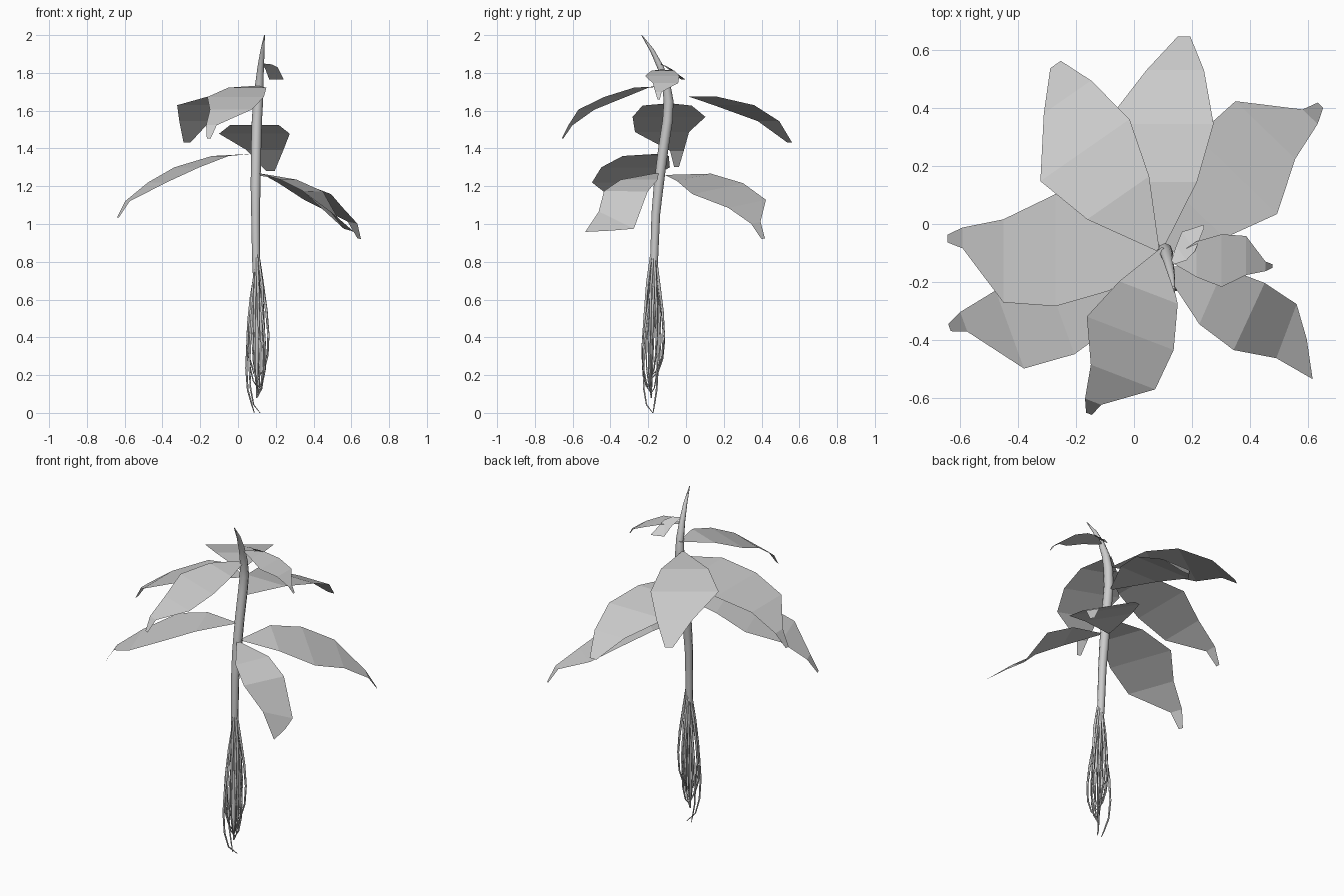
import bpy, math, random
from mathutils import Vector

if "Cube" in bpy.data.objects:
    bpy.data.objects.remove(bpy.data.objects["Cube"])

random.seed(4)

# Leaf outlines: (distance along, sideways drift, height, half width) per row
POINTED = [(0, 0, .012, .006), (.195, .01, 0, .13), (.38, 0, -.06, .193),
           (.56, .037, -.14, .143), (.70, -.042, -.24, .036), (.753, -.04, -.325, .013)]
BLUNT = [(0, 0, 0, .006), (.225, .01, 0, .13), (.425, .01, -.045, .187),
         (.61, -.045, -.13, .099), (.725, -.075, -.243, .022)]


def strip(name, pairs):
    """Flat-shaded ribbon of quads through left/right point pairs."""
    verts = [p for pair in pairs for p in pair]
    faces = [(2 * i + 1, 2 * i + 3, 2 * i + 2, 2 * i) for i in range(len(pairs) - 1)]
    me = bpy.data.meshes.new(name)
    me.from_pydata(verts, [], faces)
    bpy.context.collection.objects.link(bpy.data.objects.new(name, me))


def leaf(name, outline, base, azimuth, size=1.0, roll=0.0):
    a = math.radians(azimuth)
    along = Vector((math.cos(a), math.sin(a), 0))
    side = Vector((-math.sin(a), math.cos(a), 0))
    tilt = Vector((0, 0, math.tan(math.radians(roll))))
    pairs = []
    for d, s, h, w in outline:
        mid = Vector(base) + size * (along * d + side * s + Vector((0, 0, h)))
        pairs.append([mid + size * w * k * (side + tilt) for k in (1, -1)])
    strip(name, pairs)


def tube(name, paths, res):
    """Tapered tubes; each point is (x, y, z, radius)."""
    cu = bpy.data.curves.new(name, 'CURVE')
    cu.dimensions = '3D'
    cu.bevel_depth = 1.0
    cu.bevel_resolution = res
    cu.use_fill_caps = True
    for pts in paths:
        sp = cu.splines.new('POLY')
        sp.points.add(len(pts) - 1)
        sp.use_smooth = True
        for p, (x, y, z, r) in zip(sp.points, pts):
            p.co = (x, y, z, 1)
            p.radius = r
    bpy.context.collection.objects.link(bpy.data.objects.new(name, cu))


# Stem with curved growing tip and tapering tap root
tube("stem", [[(.10, -.185, .08, .004), (.10, -.18, .40, .012), (.098, -.172, .70, .018),
               (.095, -.168, .83, .021), (.093, -.16, 1.05, .023), (.093, -.145, 1.2, .026),
               (.096, -.12, 1.4, .027), (.10, -.097, 1.55, .027), (.107, -.092, 1.65, .026),
               (.113, -.105, 1.74, .022), (.12, -.135, 1.83, .017), (.13, -.18, 1.92, .011),
               (.14, -.235, 2.0, .002)]], 2)

# Hanging bundle of thin roots, two of them reaching the ground
roots = []
N = 14
for i in range(N):
    a = math.tau * i / N + random.uniform(-.15, .15)
    top = random.uniform(.66, .84)
    bottom = 0.0 if i in (6, 9) else random.uniform(.07, .22)
    spread = random.uniform(.035, .07)
    end = random.uniform(-.015, .03)
    path = []
    for t, f, r in ((0, .012, .007), (.2, .03, .008), (.45, spread * .85, .007), (.65, spread, .006),
                    (.82, spread * .9, .005), (.94, spread * .55, .004), (1, end, .002)):
        path.append((.108 + f * math.cos(a) - .01 * (1 - t), -.185 + f * math.sin(a) + .014 * (1 - t),
                     top + (bottom - top) * t, r))
    roots.append(path)
tube("roots", roots, 0)

# Large leaves spiralling up the stem
leaf("leaf_back_right", POINTED, (.09, -.105, 1.247), 46, 1.0, 8.5)
leaf("leaf_left_low", POINTED, (.086, -.137, 1.36), 200)
leaf("leaf_back", BLUNT, (.097, -.08, 1.523), 90)
leaf("leaf_left", POINTED, (.11, -.09, 1.627), 180)
leaf("leaf_back_left", BLUNT, (.082, -.089, 1.674), 124.8)
leaf("leaf_front", POINTED, (.10, -.082, 1.722), 249, .83)
leaf("leaf_right_top", POINTED, (.123, -.126, 1.812), 0, .47)

# Twisted front right leaf with a wide end
strip("leaf_front_right", [
    [(.105, -.145, 1.27), (.10, -.155, 1.27)], [(.31, -.15, 1.235), (.225, -.345, 1.235)],
    [(.45, -.203, 1.172), (.343, -.434, 1.175)], [(.56, -.276, .975), (.49, -.462, 1.066)],
    [(.595, -.397, .965), (.615, -.534, .958)]])

# Small young leaf near the tip
strip("leaf_bud", [
    [(.125, -.138, 1.848), (.128, -.142, 1.85)], [(.145, -.075, 1.82), (.18, -.125, 1.845)],
    [(.165, -.027, 1.766), (.21, -.093, 1.83)], [(.238, -.003, 1.765), (.242, -.012, 1.765)]])
